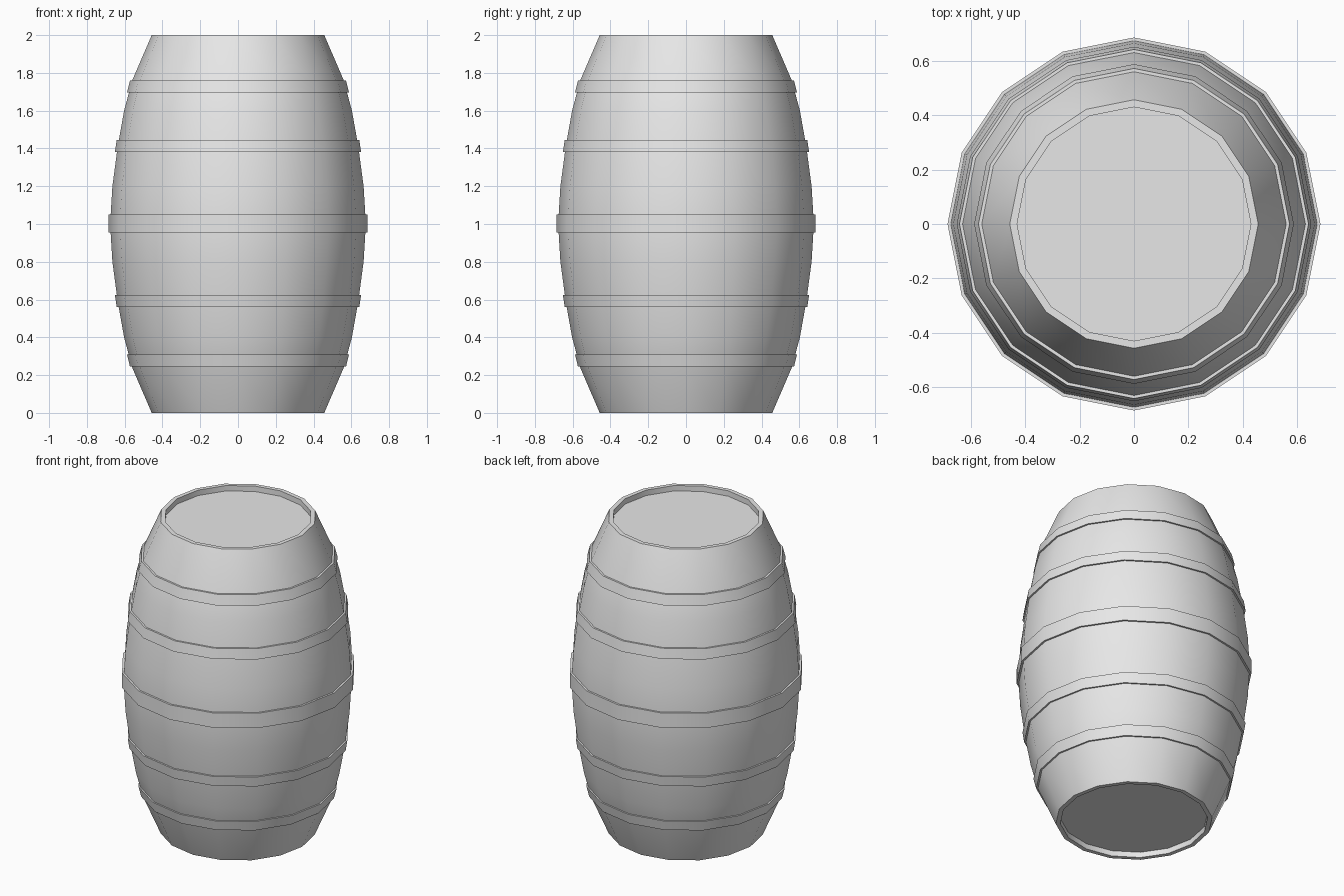
import bpy, bmesh, math

cube = bpy.data.objects.get("Cube")
if cube:
    bpy.data.objects.remove(cube, do_unlink=True)

SIDES = 16

grey = bpy.data.materials.new("plain grey")
grey.use_nodes = True
grey.diffuse_color = (0.8, 0.8, 0.8, 1)
grey.node_tree.nodes["Principled BSDF"].inputs["Base Color"].default_value = grey.diffuse_color


def lathe(name, profile, closed):
    """Turn a (radius, z) profile round z; open profiles get flat end caps."""
    bm = bmesh.new()
    rings = []
    for r, z in profile:
        angles = [math.tau * i / SIDES for i in range(SIDES)]
        rings.append([bm.verts.new((r * math.cos(a), r * math.sin(a), z)) for a in angles])
    pairs = list(zip(rings, rings[1:]))
    if closed:
        pairs.append((rings[-1], rings[0]))
    else:
        bm.faces.new(rings[0])
        bm.faces.new(rings[-1])
    for a, b in pairs:
        for i in range(SIDES):
            j = (i + 1) % SIDES
            bm.faces.new((a[i], a[j], b[j], b[i]))
    bmesh.ops.recalc_face_normals(bm, faces=bm.faces)
    mesh = bpy.data.meshes.new(name)
    bm.to_mesh(mesh)
    bm.free()
    mesh.materials.append(grey)
    obj = bpy.data.objects.new(name, mesh)
    bpy.context.collection.objects.link(obj)
    bpy.ops.object.select_all(action="DESELECT")
    obj.select_set(True)
    bpy.context.view_layer.objects.active = obj
    bpy.ops.object.shade_smooth_by_angle(angle=math.radians(30))
    return obj


# Barrel body: upper half from recessed lid to belly, mirrored below
upper = [(0.43, 1.965), (0.43, 2), (0.457, 2), (0.56, 1.76), (0.603, 1.6),
         (0.637, 1.41), (0.665, 1.2)]
lower = [(r, 2 - z) for r, z in reversed(upper)]
lathe("barrel_body", upper + [(0.677, 1)] + lower, False)


def hoop(name, z0, z1, r0, r1):
    depth = 0.04
    lathe(name, [(r0, z0), (r1, z1), (r1 - depth, z1), (r0 - depth, z0)], True)


# Hoops: one round the belly, two mirrored pairs
hoop("middle_hoop", 0.955, 1.05, 0.686, 0.686)
for label, z0, z1, r0, r1 in (("inner", 1.38, 1.445, 0.652, 0.642),
                              ("outer", 1.695, 1.76, 0.588, 0.572)):
    hoop("upper_" + label + "_hoop", z0, z1, r0, r1)
    hoop("lower_" + label + "_hoop", 2 - z1 + 0.005, 2 - z0 + 0.005, r1, r0)
